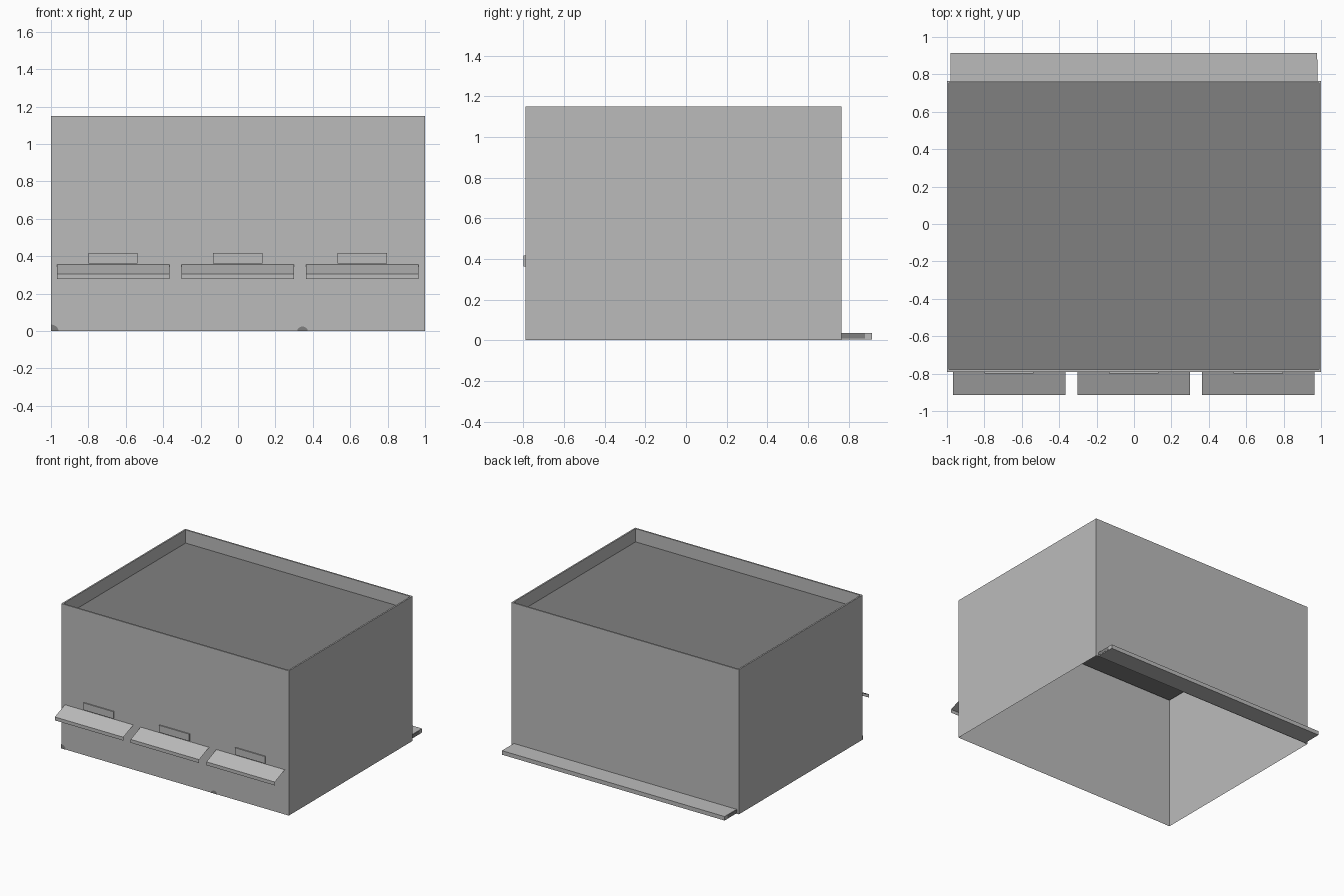
import bpy, bmesh, math

cube = bpy.data.objects.get("Cube")
if cube:
    bpy.data.objects.remove(cube, do_unlink=True)


def material(name, value):
    mat = bpy.data.materials.new(name)
    mat.use_nodes = True
    color = (value, value, value, 1)
    mat.diffuse_color = color
    mat.node_tree.nodes["Principled BSDF"].inputs["Base Color"].default_value = color
    return mat


light_grey = material("light grey", 0.5)
dark_grey = material("dark grey", 0.216)


def finish(name, bm, *mats):
    mesh = bpy.data.meshes.new(name)
    bm.to_mesh(mesh)
    bm.free()
    for mat in mats:
        mesh.materials.append(mat)
    obj = bpy.data.objects.new(name, mesh)
    bpy.context.collection.objects.link(obj)
    return obj


def box_mesh(low, high):
    bm = bmesh.new()
    bmesh.ops.create_cube(bm, size=1)
    for v in bm.verts:
        v.co = [(a + b) / 2 + c * (b - a) for a, b, c in zip(low, high, v.co)]
    return bm


def box(name, low, high, mat):
    return finish(name, box_mesh(low, high), mat)


FRONT, BACK, HEIGHT = -0.79, 0.765, 1.15

# Building shell: open underneath, thin rim and a sunken flat roof
bm = box_mesh((-1, FRONT, 0), (1, BACK, HEIGHT))
bm.normal_update()
floor = [f for f in bm.faces if f.normal.z < -0.9]
roof = [f for f in bm.faces if f.normal.z > 0.9][0]
bmesh.ops.delete(bm, geom=floor, context='FACES_ONLY')
bmesh.ops.inset_region(bm, faces=[roof], thickness=0.017)
sunk = bmesh.ops.extrude_face_region(bm, geom=[roof])["geom"]
if roof.is_valid:
    bmesh.ops.delete(bm, geom=[roof], context='FACES_ONLY')
for part in sunk:
    if isinstance(part, bmesh.types.BMVert):
        part.co.z = 1.045
    elif isinstance(part, bmesh.types.BMFace):
        part.material_index = 1
bmesh.ops.recalc_face_normals(bm, faces=bm.faces)
finish("building_shell", bm, light_grey, dark_grey)

# Awnings, each with a sign plate above
profile = [(FRONT, 0.355), (-0.915, 0.305), (-0.915, 0.278)]
for label, x in (("right", -0.668), ("middle", -0.002), ("left", 0.664)):
    bm = bmesh.new()
    rows = [[bm.verts.new((x + s * 0.301, y, z)) for s in (-1, 1)] for y, z in profile]
    for a, b in zip(rows, rows[1:]):
        bm.faces.new((a[0], b[0], b[1], a[1]))
    finish(label + "_awning", bm, light_grey)
    box(label + "_sign_plate", (x - 0.132, FRONT - 0.009, 0.362),
        (x + 0.132, FRONT, 0.418), light_grey)

# Step along the back, with dark end patches
box("back_step", (-0.98, BACK, 0.003), (0.978, 0.915, 0.035), light_grey)
for label, x in (("right", -0.981), ("left", 0.979)):
    box(label + "_step_patch", (x - 0.001, BACK, 0.008), (x + 0.001, 0.88, 0.033), dark_grey)

# Small dark rounded openings at the foot of the front wall
for label, x, start, radius in (("corner", -1, 0, 0.04), ("front", 0.345, 0, 0.028)):
    bm = bmesh.new()
    sweep = math.pi / 2 if label == "corner" else math.pi
    ring = [(x + radius * math.cos(sweep * i / 8), radius * 0.85 * math.sin(sweep * i / 8))
            for i in range(9)]
    if label == "corner":
        ring.append((x, 0))
    bm.faces.new([bm.verts.new((px, FRONT - 0.002, pz)) for px, pz in ring])
    finish(label + "_opening", bm, dark_grey)
